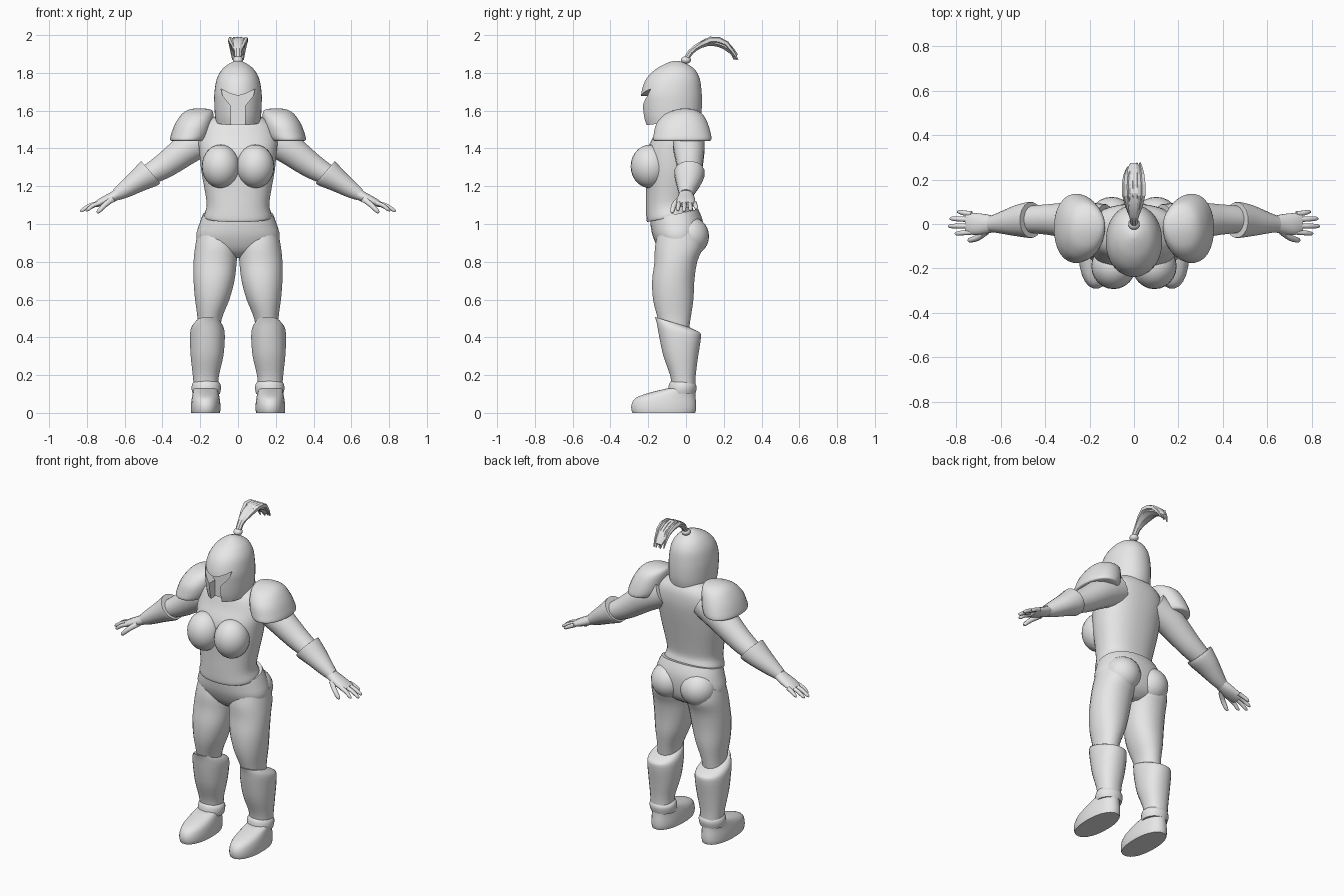
import bpy, bmesh, math, random
from mathutils import Vector

cube = bpy.data.objects.get("Cube")
if cube:
    bpy.data.objects.remove(cube)
random.seed(3)

grey = bpy.data.materials.new("plain_grey")
grey.use_nodes = True
COLOUR = (0.8, 0.8, 0.8, 1)
grey.diffuse_color = COLOUR
grey.node_tree.nodes["Principled BSDF"].inputs["Base Color"].default_value = COLOUR


def add_object(name, bm, mirror=False, angle=50):
    bmesh.ops.recalc_face_normals(bm, faces=bm.faces)
    mesh = bpy.data.meshes.new(name)
    bm.to_mesh(mesh)
    bm.free()
    mesh.materials.append(grey)
    ob = bpy.data.objects.new(name, mesh)
    bpy.context.collection.objects.link(ob)
    bpy.ops.object.select_all(action='DESELECT')
    ob.select_set(True)
    bpy.context.view_layer.objects.active = ob
    if angle:
        bpy.ops.object.shade_smooth_by_angle(angle=math.radians(angle))
    if mirror:
        mod = ob.modifiers.new("mirror", 'MIRROR')
        mod.use_mirror_merge = False
    return ob


def resample(rows, steps):
    """Smooth curve through rows of values."""
    out = []
    for i in range(len(rows) - 1):
        p0, p1 = rows[max(i - 1, 0)], rows[i]
        p2, p3 = rows[i + 1], rows[min(i + 2, len(rows) - 1)]
        for s in range(steps):
            t = s / steps
            out.append([b + t * (c - a) / 2 + t * t * (a - 2.5 * b + 2 * c - d / 2)
                        + t ** 3 * (d - a + 3 * (b - c)) / 2
                        for a, b, c, d in zip(p0, p1, p2, p3)])
    return out + [list(rows[-1])]


def skin(name, rings, mirror, angle):
    bm = bmesh.new()
    loops = [[bm.verts.new(p) for p in ring] for ring in rings]
    n = len(loops[0])
    for a, b in zip(loops, loops[1:]):
        for i in range(n):
            j = (i + 1) % n
            bm.faces.new((a[i], a[j], b[j], b[i]))
    bm.faces.new(loops[0])
    bm.faces.new(loops[-1])
    return add_object(name, bm, mirror, angle)


def outline(n, power=2):
    for i in range(n):
        a = math.tau * (i + 0.5) / n
        c, s = math.cos(a), math.sin(a)
        yield (math.copysign(abs(c) ** (2 / power), c),
               math.copysign(abs(s) ** (2 / power), s))


def stack(name, rows, mirror=True, power=2, n=24, steps=3):
    """Level sections: z, x from, x to, y from, y to, tilt (front up)."""
    rows = [tuple(r) + (0,) * (6 - len(r)) for r in rows]
    rings = []
    for z, x0, x1, y0, y1, tilt in resample(rows, steps):
        ry = (y1 - y0) / 2
        rings.append([((x0 + x1) / 2 + (x1 - x0) / 2 * c, (y0 + y1) / 2 + ry * s,
                       z - tilt * ry * s) for c, s in outline(n, power)])
    return skin(name, rings, mirror, 50)


def centred(rows):
    return [(r[0], -r[1]) + tuple(r[1:]) for r in rows]


def tube(name, rows, side=(0, 1, 0), mirror=True, n=16, steps=3, angle=50):
    """Path sections: x, y, z, radius along side, radius across it."""
    rows = resample(rows, steps)
    pts = [Vector(r[:3]) for r in rows]
    side = Vector(side)
    rings = []
    for i, r in enumerate(rows):
        t = pts[min(i + 1, len(pts) - 1)] - pts[max(i - 1, 0)]
        up = t.cross(side).normalized()
        rings.append([pts[i] + side * r[3] * c + up * r[4] * s for c, s in outline(n)])
    return skin(name, rings, mirror, angle)


def ball(name, centre, radii, mirror=True):
    bm = bmesh.new()
    bmesh.ops.create_uvsphere(bm, u_segments=24, v_segments=14, radius=1)
    bmesh.ops.scale(bm, vec=radii, verts=bm.verts)
    bmesh.ops.translate(bm, vec=centre, verts=bm.verts)
    return add_object(name, bm, mirror)


# Body
stack("torso", centred([
    (1.035, .176, -.205, .04, -.2), (1.05, .178, -.21, .04, -.2),
    (1.1, .166, -.212, .03, -.1), (1.18, .177, -.212, .04), (1.28, .195, -.215, .06),
    (1.38, .205, -.212, .08), (1.46, .21, -.175, .09), (1.53, .18, -.15, .085),
    (1.58, .11, -.12, .06), (1.64, .08, -.12, .03)]), False, 2.3, 32)
ball("breasts", (.092, -.19, 1.305), (.1, .103, .115))

# Trousers
stack("hips", centred([
    (.82, .05, -.09, .02), (.86, .185, -.14, .07), (.93, .222, -.175, .09),
    (1.0, .205, -.187, .09, -.1), (1.05, .186, -.19, .065, -.23)]), False, 2.2, 32)
ball("buttocks", (.1, .018, .935), (.105, .104, .105))
stack("legs", [
    (.4, .1, .215, -.12, .01), (.5, .085, .215, -.15, .025), (.6, .045, .228, -.175, .04),
    (.7, .018, .236, -.18, .045), (.8, .006, .236, -.168, .06),
    (.88, 0, .228, -.165, .09), (.95, .01, .215, -.15, .08)], power=2.15)

# Boots
stack("shin_guards", [
    (.14, .105, .235, -.075, .05), (.2, .1, .24, -.085, .052), (.3, .077, .251, -.12, .065),
    (.4, .069, .255, -.142, .08), (.45, .076, .248, -.155, .07, .2),
    (.48, .095, .222, -.165, .02, .3)], power=2.2)
stack("ankle_cuffs", [
    (.1, .095, .24, -.09, .05), (.125, .09, .246, -.095, .056),
    (.15, .092, .244, -.088, .056, .1), (.165, .105, .235, -.075, .048, .1)])
stack("feet", [
    (0, .095, .248, -.285, .05), (.02, .092, .25, -.291, .055), (.05, .093, .249, -.288, .055),
    (.08, .097, .245, -.265, .052), (.105, .103, .24, -.2, .05),
    (.13, .11, .235, -.1, .048)], power=2.2)

# Arms
tube("arms", [
    (.13, .01, 1.475, .08, .09), (.25, .015, 1.41, .085, .085), (.38, .02, 1.315, .07, .07),
    (.48, .02, 1.255, .06, .055), (.58, .01, 1.19, .045, .04)])
tube("forearm_cuffs", [
    (.462, .018, 1.275, .081, .079), (.475, .018, 1.265, .081, .078),
    (.53, .015, 1.228, .07, .062), (.6, .006, 1.182, .049, .046),
    (.645, 0, 1.155, .036, .033)])

# Hands
tube("palms", [
    (.62, 0, 1.167, .034, .03), (.67, 0, 1.14, .045, .027),
    (.72, 0, 1.118, .05, .022), (.755, .005, 1.102, .046, .015)])
for finger, y, tip, drop in (("index", -.036, .805, 1.07), ("middle", -.008, .835, 1.066),
                             ("ring", .02, .828, 1.07), ("little", .045, .795, 1.078)):
    tube(finger + "_fingers", [
        (.73, y, 1.112, .013, .013), ((.73 + tip) / 2, y * 1.1, 1.098, .012, .012),
        (tip - .012, y * 1.2, drop + .008, .01, .01), (tip, y * 1.2, drop, .004, .004)], n=8)
tube("thumbs", [
    (.66, -.03, 1.135, .018, .018), (.7, -.06, 1.105, .015, .015),
    (.735, -.072, 1.07, .012, .012), (.745, -.072, 1.058, .005, .005)], n=8)

# Shoulder armour
stack("shoulder_guards", [
    (1.44, .175, .352, -.165, .125), (1.447, .165, .36, -.175, .135),
    (1.475, .148, .355, -.172, .133), (1.53, .135, .334, -.158, .117),
    (1.58, .13, .3, -.115, .09), (1.604, .14, .265, -.06, .05),
    (1.612, .18, .225, -.02, .01)], power=2.15, n=28)

# Helmet with a face opening
helmet = stack("helmet", centred([
    (1.54, .118, -.215, .075, -.12), (1.58, .123, -.228, .082, -.08),
    (1.64, .126, -.236, .085), (1.7, .125, -.236, .083), (1.77, .112, -.21, .073),
    (1.82, .083, -.16, .045), (1.85, .045, -.105, 0), (1.864, .012, -.065, -.04)]),
    False, 2.1, 40, 4)
half = [(.09, 1.715), (.082, 1.68), (.038, 1.625), (.034, 1.45)]
opening = half + [(-x, z) for x, z in reversed(half)] + [(-.045, 1.692), (0, 1.678), (.045, 1.692)]
bm = bmesh.new()
face = bm.faces.new([bm.verts.new((x, -.4, z)) for x, z in opening])
moved = bmesh.ops.extrude_face_region(bm, geom=[face])["geom"]
bmesh.ops.translate(bm, vec=(0, .228, 0),
                    verts=[v for v in moved if isinstance(v, bmesh.types.BMVert)])
cutter = add_object("opening_cutter", bm, angle=0)
cutter.hide_render = True
cut = helmet.modifiers.new("face_opening", 'BOOLEAN')
cut.operation, cut.object, cut.solver = 'DIFFERENCE', cutter, 'EXACT'
bpy.ops.object.select_all(action='DESELECT')
helmet.select_set(True)
bpy.context.view_layer.objects.active = helmet
bpy.ops.object.modifier_apply(modifier=cut.name)
bpy.ops.object.shade_smooth_by_angle(angle=math.radians(35))
bpy.data.objects.remove(cutter)

# Plume
ball("plume_socket", (0, 0, 1.868), (.026, .026, .02), False)
tube("plume", [
    (0, -.005, 1.86, .018, .015), (0, .025, 1.91, .02, .016), (0, .075, 1.947, .034, .018),
    (0, .14, 1.967, .042, .026), (0, .21, 1.945, .04, .024), (0, .265, 1.89, .022, .014)],
    (1, 0, 0), False, 8, 2, 20)
for i in range(5):
    x = (i - 2) * .017
    end = .27 + random.uniform(-.025, .022)
    tube("plume_strand_%d" % (i + 1), [
        (x * .5, .04, 1.925, .008, .008), (x * 1.2, .13, 1.976, .013, .017),
        (x * 1.1, .215, 1.955, .012, .014), (x * .8, end, 1.87, .004, .004)],
        (1, 0, 0), False, 5, 2, 20)
